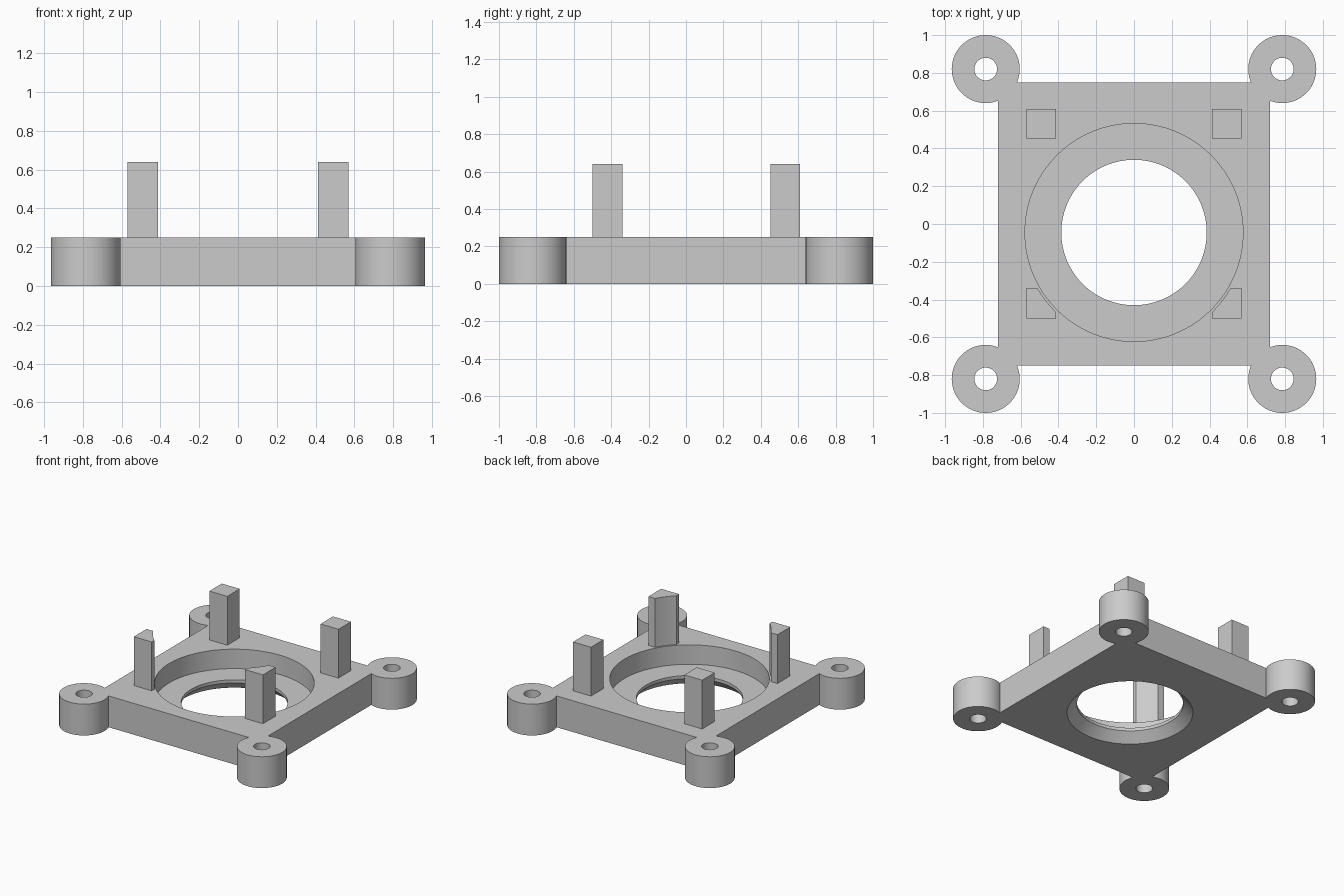
import bpy, bmesh, math
from mathutils import Matrix

default = bpy.data.objects.get("Cube")
if default:
    bpy.data.objects.remove(default, do_unlink=True)

THICK = 0.25            # plate and lug height
BORE_Y = -0.045         # bore centre
LUG_X, LUG_Y = 0.785, 0.82

grey = bpy.data.materials.new("plain grey")
grey.use_nodes = True
colour = (0.6, 0.6, 0.6, 1)
grey.diffuse_color = colour
grey.node_tree.nodes["Principled BSDF"].inputs["Base Color"].default_value = colour


def finish(name, bm):
    bmesh.ops.recalc_face_normals(bm, faces=bm.faces)
    mesh = bpy.data.meshes.new(name)
    bm.to_mesh(mesh)
    bm.free()
    mesh.materials.append(grey)
    obj = bpy.data.objects.new(name, mesh)
    bpy.context.collection.objects.link(obj)
    return obj


def box(name, x0, x1, y0, y1, z0, z1):
    bm = bmesh.new()
    bmesh.ops.create_cube(bm, size=1)
    bmesh.ops.scale(bm, vec=(x1 - x0, y1 - y0, z1 - z0), verts=bm.verts)
    bmesh.ops.translate(bm, vec=((x0 + x1) / 2, (y0 + y1) / 2, (z0 + z1) / 2), verts=bm.verts)
    return finish(name, bm)


def turned(name, x, y, profile, sides=96):
    """Closed solid of revolution from (radius, height) pairs, bottom to top."""
    bm = bmesh.new()
    rings = []
    for r, z in profile:
        angles = [math.tau * i / sides for i in range(sides)]
        rings.append([bm.verts.new((x + r * math.cos(a), y + r * math.sin(a), z)) for a in angles])
    for low, high in zip(rings, rings[1:]):
        for i in range(sides):
            j = (i + 1) % sides
            bm.faces.new((low[i], low[j], high[j], high[i]))
    bm.faces.new(rings[0][::-1])
    bm.faces.new(rings[-1])
    return finish(name, bm)


def combine(target, tool, operation):
    mod = target.modifiers.new(operation.lower(), "BOOLEAN")
    mod.operation, mod.object, mod.solver = operation, tool, "EXACT"
    bpy.context.view_layer.objects.active = target
    bpy.ops.object.modifier_apply(modifier=mod.name)
    bpy.data.objects.remove(tool, do_unlink=True)


# Base plate with a round lug on every corner
base = box("base_plate", -0.72, 0.72, -0.75, 0.75, 0, THICK)
corners = [(sx, sy) for sx in (-1, 1) for sy in (-1, 1)]
for sx, sy in corners:
    lug = turned("lug", sx * LUG_X, sy * LUG_Y, [(0.18, 0), (0.18, THICK)], 64)
    combine(base, lug, "UNION")
for sx, sy in corners:
    hole = turned("screw_hole", sx * LUG_X, sy * LUG_Y, [(0.06, -0.1), (0.06, 0.4)], 48)
    combine(base, hole, "DIFFERENCE")

# Stepped bore: flared underside, straight throat, wide recess above
bore = turned("bore", 0, BORE_Y, [(0.455, -0.1), (0.455, 0), (0.385, 0.07), (0.385, 0.095),
                                  (0.577, 0.095), (0.577, 0.4)], 128)
combine(base, bore, "DIFFERENCE")

# Square posts; the front pair is trimmed to clear the recess
posts = []
for side, x0 in (("left", 0.412), ("right", -0.57)):
    posts.append(box("back_post_" + side, x0, x0 + 0.158, 0.453, 0.61, THICK, 0.64))
    front = box("front_post_" + side, x0, x0 + 0.158, -0.5, -0.34, THICK, 0.64)
    combine(front, turned("post_trim", 0, BORE_Y, [(0.59, 0.1), (0.59, 0.8)], 128), "DIFFERENCE")
    posts.append(front)

# Smooth round walls, crisp edges
for obj in [base] + posts:
    bpy.ops.object.select_all(action="DESELECT")
    obj.select_set(True)
    bpy.context.view_layer.objects.active = obj
    bpy.ops.object.shade_smooth_by_angle(angle=math.radians(30))
